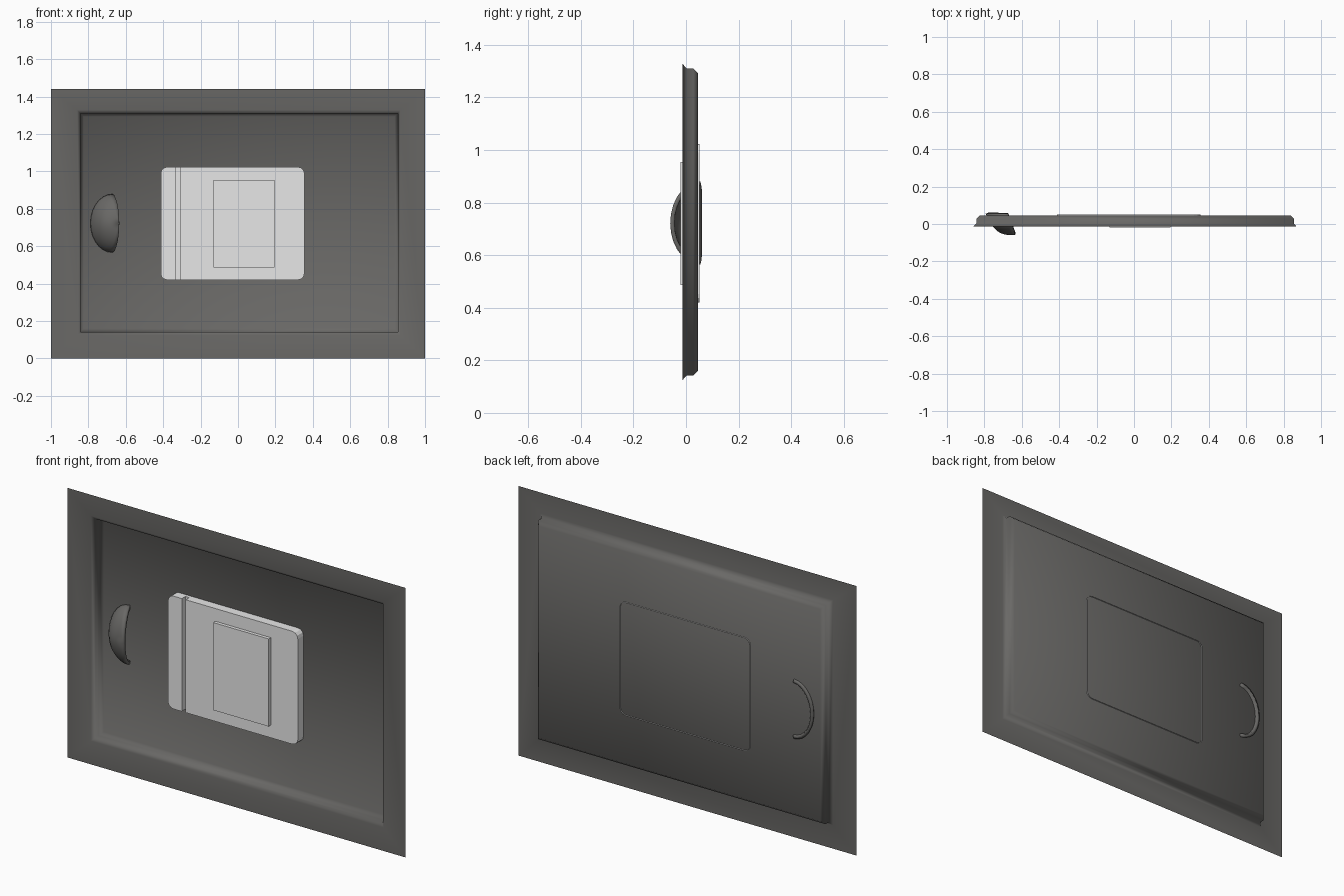
import bpy, bmesh, math

if "Cube" in bpy.data.objects:
    bpy.data.objects.remove(bpy.data.objects["Cube"])


def material(name, rgb):
    m = bpy.data.materials.new(name)
    m.diffuse_color = (*rgb, 1)
    m.use_nodes = True
    m.node_tree.nodes["Principled BSDF"].inputs["Base Color"].default_value = m.diffuse_color
    return m


DARK = material("dark_grey_metal", (0.141, 0.138, 0.132))
WHITE = material("light_grey_plastic", (0.8, 0.8, 0.8))


def make(name, bm, mat, smooth=None):
    me = bpy.data.meshes.new(name)
    bm.to_mesh(me)
    bm.free()
    me.materials.append(mat)
    ob = bpy.data.objects.new(name, me)
    bpy.context.collection.objects.link(ob)
    if smooth is not None:
        bpy.ops.object.select_all(action='DESELECT')
        ob.select_set(True)
        bpy.context.view_layer.objects.active = ob
        if smooth >= 180:
            bpy.ops.object.shade_smooth()
        else:
            bpy.ops.object.shade_smooth_by_angle(angle=math.radians(smooth))
    return ob


def prism(profile, z0, z1):
    """Extrude an x-y profile from z0 to z1."""
    bm = bmesh.new()
    lo = [bm.verts.new((x, y, z0)) for x, y in profile]
    hi = [bm.verts.new((x, y, z1)) for x, y in profile]
    bm.faces.new(lo)
    bm.faces.new(hi)
    n = len(profile)
    for i in range(n):
        j = (i + 1) % n
        bm.faces.new((lo[i], lo[j], hi[j], hi[i]))
    bmesh.ops.recalc_face_normals(bm, faces=bm.faces)
    return bm


# Thin sheet: flat flange, lip, wall, chamfer and recessed floor
# each ring is x0, x1, z0, z1, y
rings = [(-1, 1, 0, 1.44, -0.013),
         (-0.86, 0.868, 0.125, 1.328, -0.013),
         (-0.843, 0.855, 0.142, 1.31, 0.002),
         (-0.843, 0.855, 0.142, 1.31, 0.028),
         (-0.825, 0.837, 0.16, 1.292, 0.046)]
bm = bmesh.new()
loops = [[bm.verts.new(p) for p in ((a, y, c), (b, y, c), (b, y, d), (a, y, d))]
         for a, b, c, d, y in rings]
for outer, inner in zip(loops, loops[1:]):
    for i in range(4):
        j = (i + 1) % 4
        bm.faces.new((outer[i], outer[j], inner[j], inner[i]))
bm.faces.new(loops[-1])
make("recessed_sheet", bm, DARK, 180)

# Light plate with a vertical groove and rounded corners, open at the back
F, B = -0.002, 0.051
profile = [(-0.413, F), (-0.331, F), (-0.331, F + 0.03), (-0.308, F + 0.03),
           (-0.308, F), (0.355, F), (0.355, B), (-0.413, B)]
bm = prism(profile, 0.42, 1.023)
corners = [e for e in bm.edges
           if abs(e.verts[0].co.y - e.verts[1].co.y) > 0.05]
bmesh.ops.bevel(bm, geom=corners, offset=0.033, segments=3, profile=0.5,
                affect='EDGES')
back = [f for f in bm.faces if all(v.co.y > B - 0.001 for v in f.verts)]
bmesh.ops.delete(bm, geom=back, context='FACES')
make("light_plate", bm, WHITE)

# Raised panel on the plate
make("raised_panel",
     prism([(-0.132, -0.02), (0.195, -0.02), (0.195, 0.002), (-0.132, 0.002)],
           0.487, 0.955), WHITE)

# Scoop handle: quarter dome shell, open towards +x, leaning over its mouth
bm = bmesh.new()
NP, NT = 14, 7
grid = []
for t in range(NT + 1):
    th = math.pi / 2 * t / NT
    c, s = max(math.cos(th), 0), math.sin(th)
    row = []
    for p in range(NP + 1):
        ph = math.pi * (p / NP - 0.5)
        depth = 0.118 * c ** 0.55 if t < NT else 0
        row.append(bm.verts.new((-0.675 - depth * math.cos(ph) + 0.04 * s,
                                 0.055 - 0.115 * s,
                                 0.722 + 0.158 * math.sin(ph) * c)))
    grid.append(row)
for t in range(NT):
    for p in range(NP):
        bm.faces.new((grid[t][p], grid[t + 1][p],
                      grid[t + 1][p + 1], grid[t][p + 1]))
bmesh.ops.remove_doubles(bm, verts=bm.verts, dist=1e-5)
handle = make("scoop_handle", bm, DARK, 40)
mod = handle.modifiers.new("thickness", 'SOLIDIFY')
mod.thickness = 0.016
mod.offset = -1
